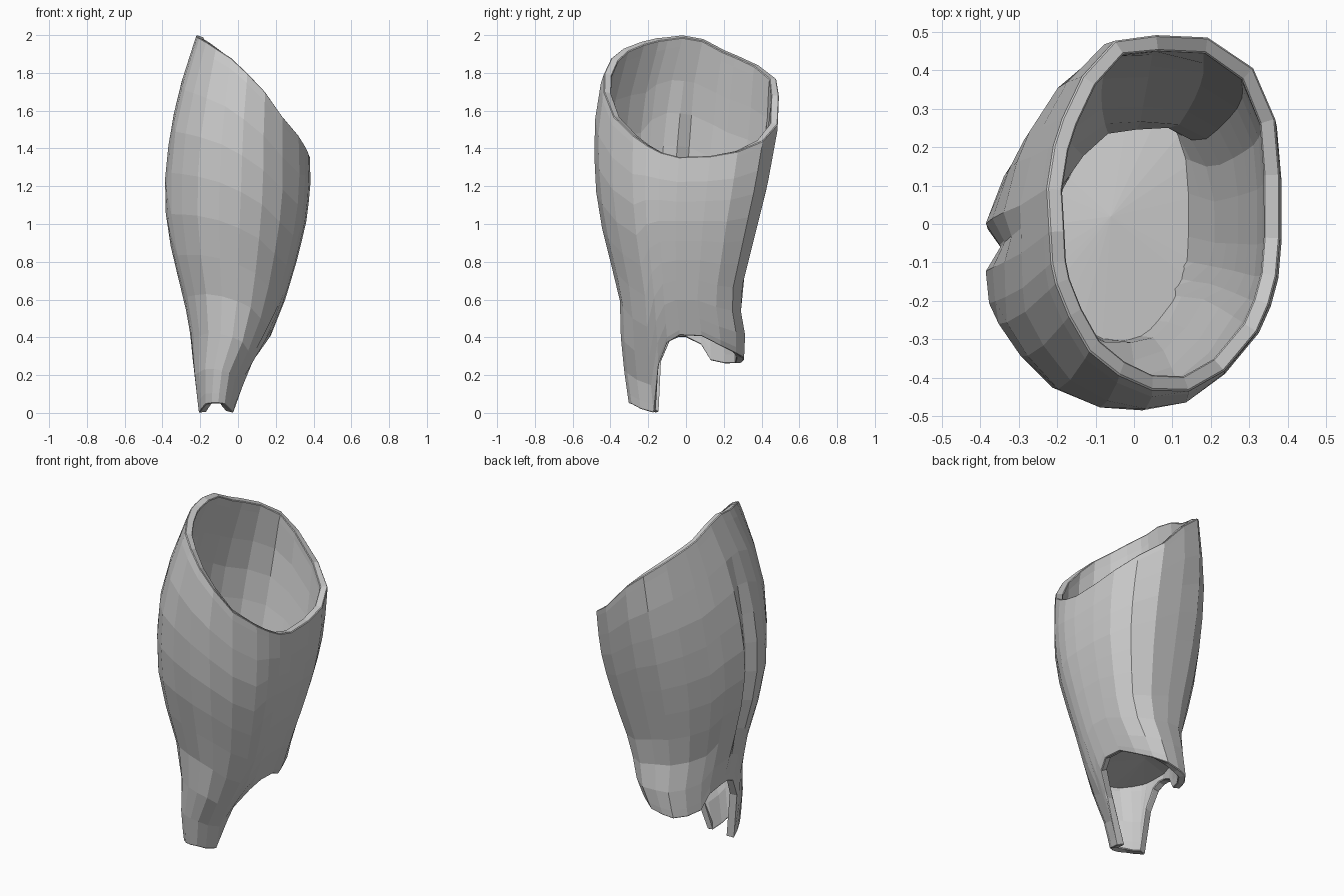
import bpy, bmesh, math

# Shell envelope by height: z, x min, x max, y min, y max
LEVELS = [
    (0.0, -0.215, -0.01, -0.295, 0.28), (0.2, -0.24, 0.04, -0.325, 0.30),
    (0.4, -0.25, 0.17, -0.345, 0.315), (0.6, -0.285, 0.25, -0.35, 0.28),
    (0.8, -0.34, 0.31, -0.40, 0.33), (1.0, -0.38, 0.36, -0.45, 0.38),
    (1.2, -0.39, 0.385, -0.48, 0.43), (1.5, -0.36, 0.375, -0.49, 0.485),
    (1.75, -0.30, 0.36, -0.45, 0.495), (2.0, -0.22, 0.30, -0.36, 0.51),
]

# Cross-section, counter-clockwise: u, v (unit box), bottom edge z, top rim z
COLUMNS = [
    (1.0, -0.05, 0.41, 1.355), (1.0, 0.30, 0.405, 1.36), (0.97, 0.60, 0.355, 1.385),
    (0.82, 0.86, 0.315, 1.44), (0.50, 1.0, 0.29, 1.53), (0.10, 1.0, 0.275, 1.68),
    (-0.25, 0.96, 0.265, 1.77), (-0.55, 0.75, 0.265, 1.84), (-0.76, 0.50, 0.28, 1.89),
    (-0.87, 0.33, 0.36, 1.92), (-1.0, 0.05, 0.40, 1.98), (-1.0, -0.08, 0.40, 1.99),
    (-1.0, -0.22, 0.38, 2.0), (-0.97, -0.40, 0.27, 1.99), (-0.92, -0.52, 0.0, 1.985),
    (-0.77, -0.70, 0.02, 1.965), (-0.55, -0.88, 0.045, 1.93), (-0.25, -0.98, 0.05, 1.88),
    (0.05, -1.0, 0.05, 1.80), (0.35, -0.95, 0.045, 1.70), (0.62, -0.80, 0.02, 1.57),
    (0.85, -0.57, 0.0, 1.47), (0.93, -0.42, 0.25, 1.42), (0.98, -0.26, 0.37, 1.38),
]
SEAM = 11            # column pressed in to form the side groove
ROWS = [0, 0.03, 0.1, 0.2, 0.31, 0.42, 0.53, 0.64, 0.75, 0.86, 0.97, 1]


def envelope(z):
    for a, b in zip(LEVELS, LEVELS[1:]):
        if z <= b[0]:
            t = (z - a[0]) / (b[0] - a[0])
            return [p + (q - p) * t for p, q in zip(a[1:], b[1:])]
    return LEVELS[-1][1:]


def surface(u, v, z, inset=0.0):
    x0, x1, y0, y1 = envelope(z)
    return ((x0 + x1) / 2 + u * ((x1 - x0) / 2 - inset),
            (y0 + y1) / 2 + v * ((y1 - y0) / 2 - inset), z)


def make_object(name, bm):
    me = bpy.data.meshes.new(name)
    bm.to_mesh(me)
    bm.free()
    ob = bpy.data.objects.new(name, me)
    bpy.context.collection.objects.link(ob)
    return ob


# Guard shell: slanted top opening, arched cut-outs, long front tongue
bm = bmesh.new()
grid = []
for i, (u, v, zb, zt) in enumerate(COLUMNS):
    col = []
    for t in ROWS:
        z = zb + (zt - zb) * t
        x, y, z = surface(u, v, z)
        if i == SEAM and 0.5 < z < 1.7:
            x += 0.04 * math.sin(math.pi * (z - 0.5) / 1.2) ** 0.6
        col.append(bm.verts.new((x, y, z)))
    grid.append(col)
n = len(grid)
for i in range(n):
    a, b = grid[i], grid[(i + 1) % n]
    for r in range(len(ROWS) - 1):
        bm.faces.new((a[r], b[r], b[r + 1], a[r + 1]))
shell = make_object("guard_shell", bm)

solid = shell.modifiers.new("wall", 'SOLIDIFY')
solid.thickness = 0.042
solid.offset = -1
bevel = shell.modifiers.new("rim_bevel", 'BEVEL')
bevel.width = 0.01
bevel.segments = 1
bevel.limit_method = 'ANGLE'
bevel.angle_limit = math.radians(55)

# Inner floor: shallow fan closing the shell above the arches
bm = bmesh.new()
ring = [bm.verts.new(surface(u, v, 0.44, 0.025)) for u, v, _, _ in COLUMNS]
hub = bm.verts.new((-0.06, 0.02, 0.47))
for i in range(n):
    bm.faces.new((ring[i], ring[(i + 1) % n], hub))
make_object("inner_floor", bm)
